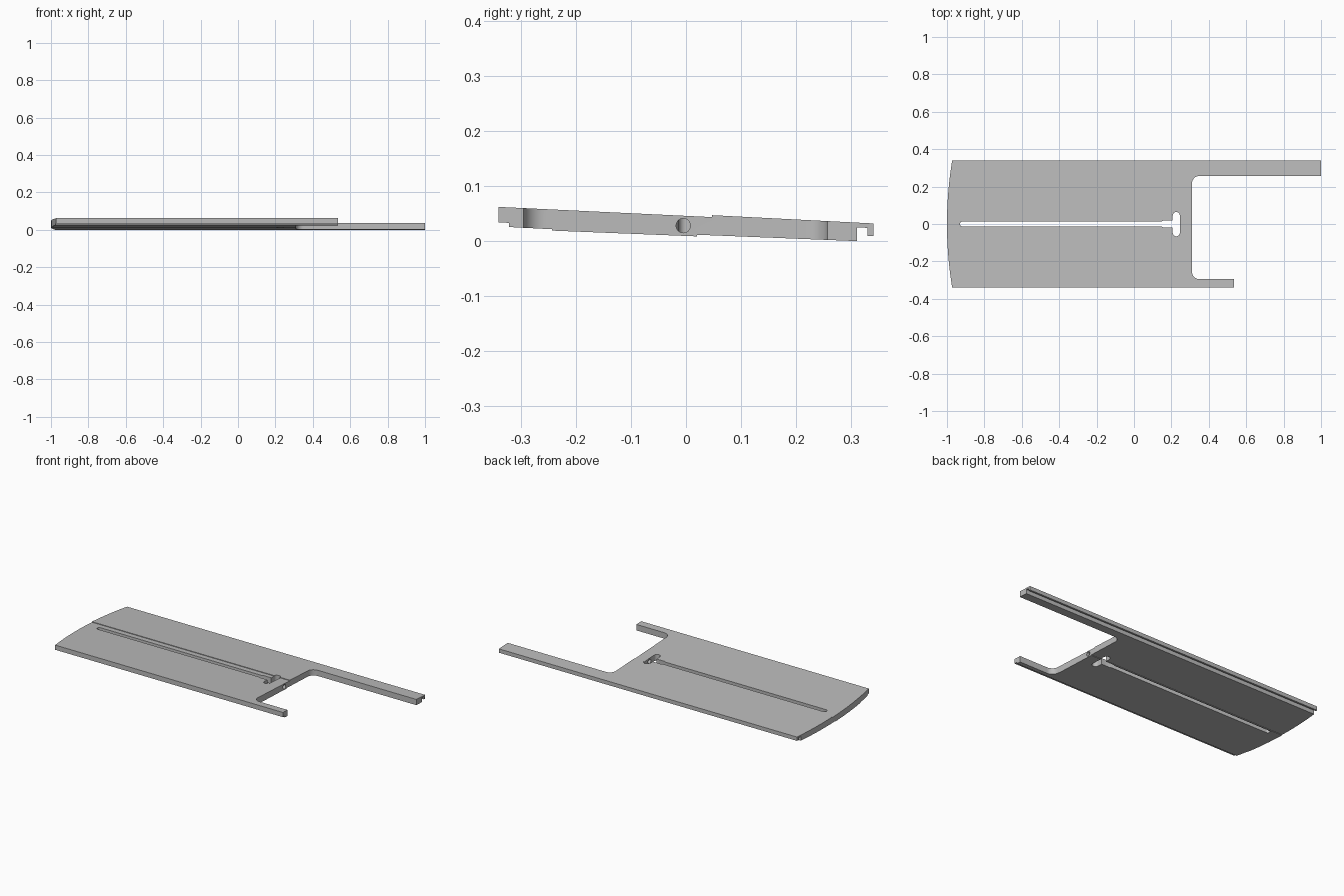
import bpy, bmesh, math
from mathutils import Vector

if "Cube" in bpy.data.objects:
    bpy.data.objects.remove(bpy.data.objects["Cube"])

grey = bpy.data.materials.new("grey")
grey.use_nodes = True
colour = (0.5, 0.5, 0.5, 1)
grey.diffuse_color = colour
grey.node_tree.nodes["Principled BSDF"].inputs["Base Color"].default_value = colour


def prism(name, points, direction):
    """Extrude a closed 3D outline along a direction."""
    bm = bmesh.new()
    face = bm.faces.new([bm.verts.new(p) for p in points])
    ext = bmesh.ops.extrude_face_region(bm, geom=[face])
    moved = [g for g in ext["geom"] if isinstance(g, bmesh.types.BMVert)]
    bmesh.ops.translate(bm, verts=moved, vec=Vector(direction))
    bmesh.ops.recalc_face_normals(bm, faces=bm.faces)
    mesh = bpy.data.meshes.new(name)
    bm.to_mesh(mesh)
    bm.free()
    mesh.materials.append(grey)
    obj = bpy.data.objects.new(name, mesh)
    bpy.context.collection.objects.link(obj)
    return obj


def arc(cx, cy, r, start, end, n=10):
    angles = [math.radians(start + (end - start) * i / n) for i in range(n + 1)]
    return [(cx + r * math.cos(a), cy + r * math.sin(a)) for a in angles]


def plan_prism(name, outline):
    return prism(name, [(x, y, -0.1) for x, y in outline], (0, 0, 0.3))


def cut(target, tool, operation):
    tool.hide_render = True
    mod = target.modifiers.new("cut", "BOOLEAN")
    mod.operation, mod.solver, mod.object = operation, "EXACT", tool
    bpy.context.view_layer.objects.active = target
    bpy.ops.object.modifier_apply(modifier=mod.name)
    bpy.data.objects.remove(tool)


# Sloping cross-section with the stepped underside and the hooked back rail
section = [(-0.34, 0.062), (0.047, 0.0435), (0.047, 0.047), (0.34, 0.032),
           (0.34, 0.009), (0.329, 0.009), (0.329, 0.024), (0.31, 0.025),
           (0.31, 0.0), (0.02, 0.0115), (0.02, 0.0085), (-0.243, 0.019),
           (-0.243, 0.0215), (-0.321, 0.0255), (-0.321, 0.033), (-0.34, 0.034)]
plate = prism("plate", [(-1.1, y, z) for y, z in section], (2.2, 0, 0))

# Plan outline: bowed left end, two unequal arms and a filleted bay
bow = [(-1 + 2.08 - math.sqrt(2.08 ** 2 - y * y), y)
       for y in [0.36 - 0.72 * i / 24 for i in range(25)]]
r = 0.04
outline = bow + [(0.535, -0.36), (0.535, -0.295)]
outline += arc(0.31 + r, -0.295 + r, r, 270, 180)
outline += arc(0.31 + r, 0.257 - r, r, 180, 90)
outline += [(1.0, 0.257), (1.0, 0.36)]
cut(plate, plan_prism("outline_cutter", outline), "INTERSECT")

# Long slot with a wider throat, ending in a rounded cross slot
slot = arc(-0.918, 0, 0.013, 90, 270, 8)
slot += [(0.145, -0.013), (0.155, -0.018), (0.225, -0.018),
         (0.225, 0.018), (0.155, 0.018), (0.145, 0.013)]
cut(plate, plan_prism("slot_cutter", slot), "DIFFERENCE")
cross = arc(0.226, 0.045, 0.019, 0, 180) + arc(0.226, -0.047, 0.019, 180, 360)
cut(plate, plan_prism("cross_slot_cutter", cross), "DIFFERENCE")

# Round bore from the bay into the cross slot
bore = [(0.226, y, z) for y, z in arc(-0.005, 0.028, 0.013, 0, 345, 23)]
cut(plate, prism("bore_cutter", bore, (0.12, 0, 0)), "DIFFERENCE")

bpy.ops.object.select_all(action="DESELECT")
plate.select_set(True)
bpy.context.view_layer.objects.active = plate
bpy.ops.object.shade_smooth_by_angle(angle=math.radians(30))
